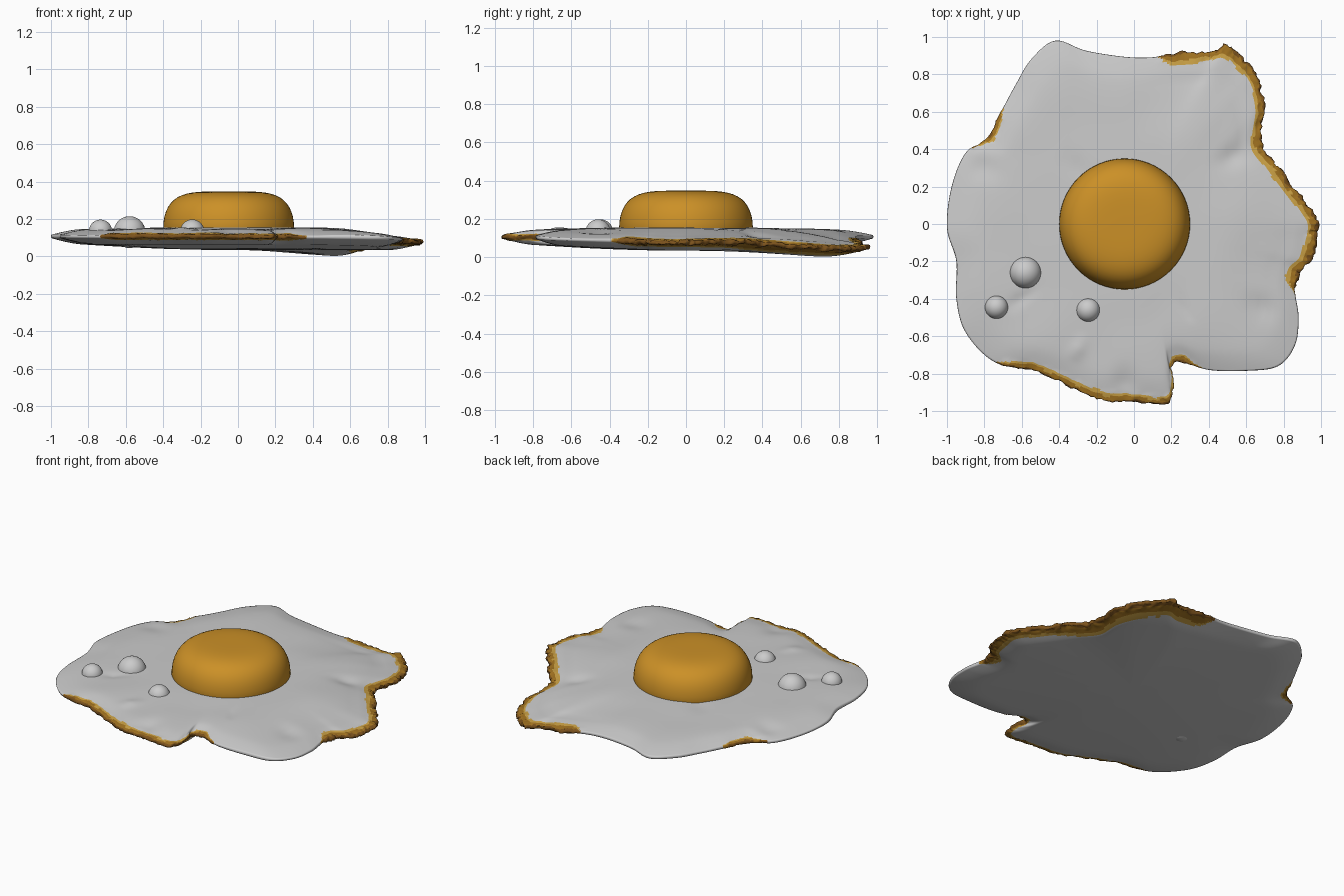
import bpy, bmesh, math
from mathutils import Vector, noise

if "Cube" in bpy.data.objects:
    bpy.data.objects.remove(bpy.data.objects["Cube"])

# Outline of the egg white seen from above
OUTLINE = [(.975, 0), (.965, -.08), (.94, -.19), (.88, -.25), (.86, -.35), (.88, -.5), (.86, -.65),
           (.77, -.76), (.6, -.785), (.4, -.78), (.27, -.735), (.2, -.76), (.205, -.87), (.175, -.955),
           (0, -.945), (-.2, -.925), (-.4, -.835), (-.55, -.775), (-.75, -.735), (-.9, -.58),
           (-.95, -.4), (-.95, -.2), (-1, -.02), (-.975, .2), (-.9, .38), (-.78, .46), (-.7, .62),
           (-.63, .75), (-.55, .88), (-.42, .98), (-.25, .925), (0, .89), (.2, .9), (.4, .915),
           (.5, .945), (.58, .88), (.65, .8), (.69, .65), (.67, .45), (.745, .33), (.84, .2), (.93, .08)]
STEPS = 14
# Crispy stretches of the rim: from angle, to angle, strength
CRISP = [(-136, -63, .7), (-25, 83, 1.0), (137, 157, .5)]
# Dents and bumps on the top: x, y, radius, height
DENTS = [(.68, -.45, .1, -.012), (.52, .36, .08, -.014), (-.6, -.4, .05, -.015), (-.3, -.67, .06, .012),
         (.28, -.45, .04, -.008), (-.05, -.84, .09, -.012), (-.8, .3, .1, -.012), (-.3, .3, .08, -.01)]


def material(name, rgb):
    m = bpy.data.materials.new(name)
    m.diffuse_color = (*rgb, 1)
    m.use_nodes = True
    m.node_tree.nodes["Principled BSDF"].inputs["Base Color"].default_value = m.diffuse_color
    return m


def smoothstep(a, b, x):
    t = min(1, max(0, (x - a) / (b - a)))
    return t * t * (3 - 2 * t)


def spline(points, steps):
    out, n = [], len(points)
    for i in range(n):
        a, b, c, d = (Vector(points[(i + k) % n]) for k in (-1, 0, 1, 2))
        for j in range(steps):
            t = j / steps
            out.append(.5 * (2 * b + (c - a) * t + (2 * a - 5 * b + 4 * c - d) * t ** 2
                             + (3 * b - a - 3 * c + d) * t ** 3))
    return out


def angle(p):
    return math.degrees(math.atan2(p.y, p.x))


def crispness(p):
    t = angle(p)
    return max(w * smoothstep(a, a + 6, t) * (1 - smoothstep(b - 6, b, t)) for a, b, w in CRISP)


# The rim sags on the right and most of all at the back right corner
def rim_height(p):
    t = angle(p)
    return .107 - .03 * math.exp(-(t / 38) ** 2) - .058 * math.exp(-((t - 56) / 24) ** 2)


def top_z(p, s, q):
    e = rim_height(p)
    z = .155 + (e + .036 - .155) * min(1, s / .85) ** 4
    z -= .028 * max(0, (s - .85) / .15) ** 1.3
    z += .008 * noise.noise((q.x * 3, q.y * 3, 4)) * smoothstep(.3, .6, s)
    return z + sum(h * math.exp(-((q.x - x) ** 2 + (q.y - y) ** 2) / (r * r * .5)) for x, y, r, h in DENTS)


def bottom_z(p, s, q):
    e = rim_height(p)
    z = .034 + (e - .042 - .034) * min(1, s / .85) ** 2
    return z + .034 * max(0, (s - .85) / .15) ** 1.3


# Egg white: rings shrunk from the outline, top and underside, crumpled at the crispy rim
def build_white():
    rim = spline(OUTLINE, STEPS)
    n = len(rim)
    soft = [sum((rim[(i + k) % n] for k in range(-28, 29)), Vector((0, 0))) / 57 for i in range(n)]
    scales = [.08, .2, .3, .4, .48, .55, .61, .67, .72, .77, .81, .85, .88, .9, .915, .93, .94, .95, .96,
              .97, .98, .99, .997]
    rows = [(s, top_z) for s in scales] + [(1, None)] + [(s, bottom_z) for s in reversed(scales)]
    bm = bmesh.new()
    rings = []
    for s, fn in rows:
        ring = []
        for p, g in zip(rim, soft):
            q = g.lerp(p, smoothstep(.6, .96, s)) * s
            v = Vector((q.x, q.y, fn(p, s, q) if fn else rim_height(p)))
            k = crispness(p) * smoothstep(.935, .99, s)
            if k:
                w = noise.noise_vector(v * 17) * .014 + noise.noise_vector(v * 42) * .014
                w.z *= .6
                v += w * k + Vector((p.x, p.y, 0)).normalized() * .01 * k
            v.z = max(0, v.z)
            ring.append(bm.verts.new(v))
        rings.append(ring)
    for r, (a, b) in enumerate(zip(rings, rings[1:])):
        s = (rows[r][0] + rows[r + 1][0]) / 2
        under = r > len(scales)
        for i in range(n):
            j = (i + 1) % n
            f = bm.faces.new((a[i], a[j], b[j], b[i]))
            c = crispness(rim[i])
            d = (1 - s) * rim[i].length
            d += .012 * noise.noise(f.calc_center_median() * 14)
            if under:
                d /= 1 + 1.2 * math.exp(-((angle(rim[i]) - 50) / 30) ** 2)
            if c > .1:
                f.material_index = 3 if d < .012 * c else 2 if d < .036 * c else 1 if d < .054 * c else 0
    bm.faces.new(rings[0])
    bm.faces.new(rings[-1])
    bmesh.ops.recalc_face_normals(bm, faces=bm.faces)
    for f in bm.faces:
        f.smooth = True
    me = bpy.data.meshes.new("egg_white")
    bm.to_mesh(me)
    bm.free()
    for m in (material("white", (.8, .8, .8)), material("golden", (.6, .36, .06)),
              material("brown", (.36, .17, .015)), material("dark_brown", (.2, .085, .012))):
        me.materials.append(m)
    bpy.context.collection.objects.link(bpy.data.objects.new("egg_white", me))


def ball(name, loc, r, segments=32):
    bpy.ops.mesh.primitive_uv_sphere_add(segments=segments, ring_count=segments // 2, radius=r, location=loc)
    ob = bpy.context.object
    ob.name = name
    bpy.ops.object.shade_smooth()
    return ob


build_white()

# Yolk: a full dome with a flattish top, flat underneath
yolk = ball("yolk", (-.05, 0, .15), 1, 64)
for v in yolk.data.vertices:
    x, y, z = v.co
    v.co = (x * .35, y * .35, math.sin(z * math.pi / 2) ** .95 * .198 if z > 0 else z * .07)
yolk.data.materials.append(material("yolk_yellow", (.6, .28, .02)))

# Air bubbles
for i, (x, y, z, r) in enumerate([(-.58, -.26, .13, .085), (-.735, -.445, .135, .062), (-.245, -.46, .133, .065)]):
    ball(f"bubble_{i + 1}", (x, y, z), r)
